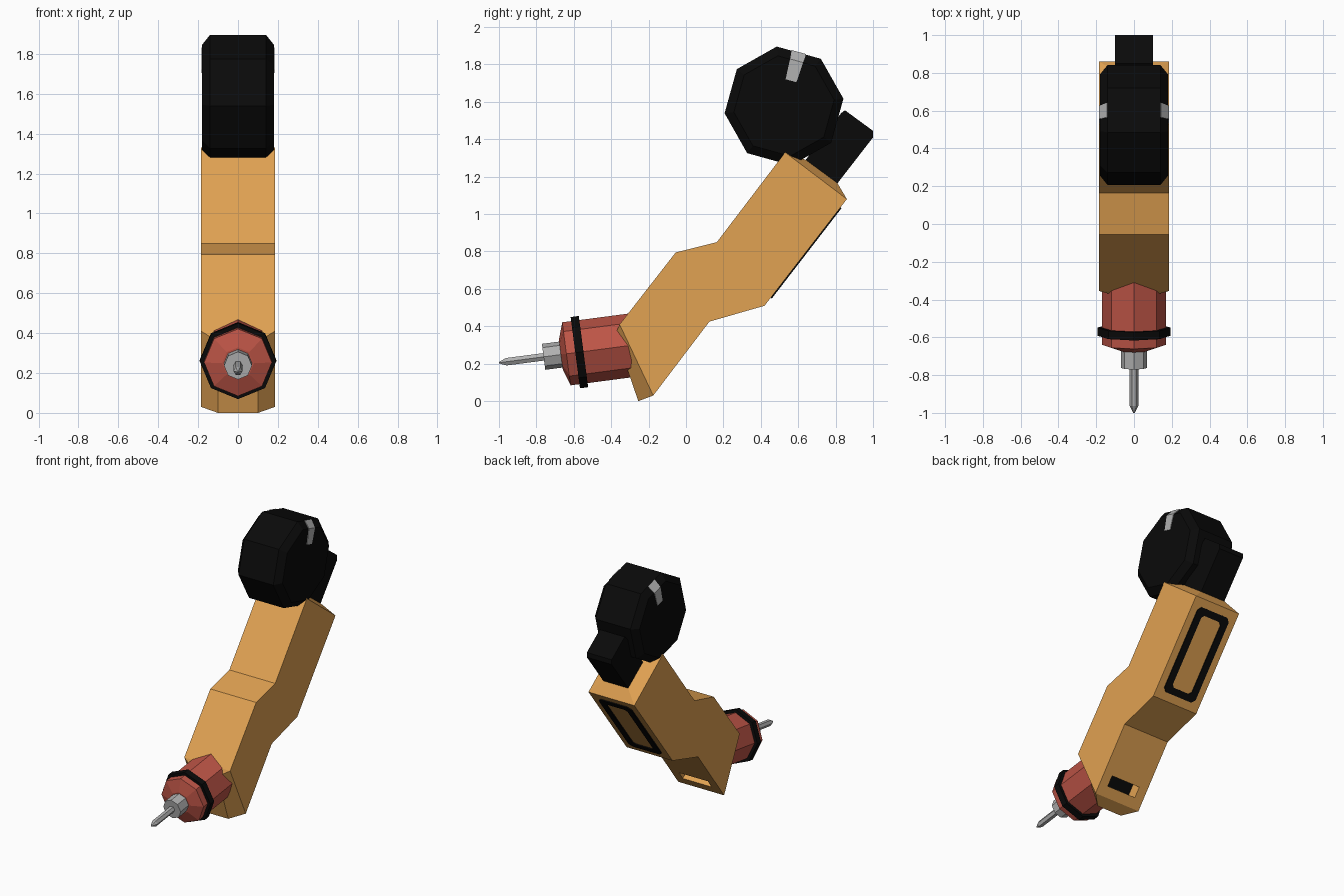
import bpy, bmesh, math
from mathutils import Vector as V

if "Cube" in bpy.data.objects:
    bpy.data.objects.remove(bpy.data.objects["Cube"])


def mat(name, rgb):
    m = bpy.data.materials.new(name)
    m.diffuse_color = (*rgb, 1)
    m.use_nodes = True
    m.node_tree.nodes["Principled BSDF"].inputs["Base Color"].default_value = m.diffuse_color
    return m


ORANGE = mat("orange", (0.75, 0.36, 0.085))
BLACK = mat("black", (0.003, 0.003, 0.003))
RED = mat("red", (0.51, 0.09, 0.062))
STEEL = mat("light_grey", (0.44, 0.44, 0.44))


def make(name, verts, faces, *mats):
    me = bpy.data.meshes.new(name)
    me.from_pydata([tuple(v) for v in verts], [], faces)
    bm = bmesh.new()
    bm.from_mesh(me)
    bmesh.ops.recalc_face_normals(bm, faces=bm.faces)
    bm.to_mesh(me)
    bm.free()
    ob = bpy.data.objects.new(name, me)
    bpy.context.collection.objects.link(ob)
    for m in mats:
        me.materials.append(m)
    return ob


def loft(name, rings, m):
    """Skin closed rings of equal length and cap both ends."""
    n = len(rings[0])
    faces = [(k * n + i, k * n + (i + 1) % n, (k + 1) * n + (i + 1) % n, (k + 1) * n + i)
             for k in range(len(rings) - 1) for i in range(n)]
    faces += [tuple(range(n)), tuple(range((len(rings) - 1) * n, len(rings) * n))]
    return make(name, [p for r in rings for p in r], faces, m)


def turned(name, stations, m, origin, axis, u, phase=0, sides=8):
    """Faceted turning: stations are (distance along axis, radius)."""
    w = axis.cross(u)
    ang = [math.radians(phase) + math.tau * i / sides for i in range(sides)]
    return loft(name, [[origin + axis * d + (u * math.cos(a) + w * math.sin(a)) * r
                        for a in ang] for d, r in stations], m)


# Cranked body: side profile (y, z) with a raised tapered cap on each end
W, w = 0.185, 0.10
prof = [(.53, 1.33), (.86, 1.08), (.42, .51), (.125, .425),
        (-.175, .03), (-.355, .41), (-.055, .795), (.165, .85)]
caps = [(.64, 1.29), (.81, 1.165), (-.255, 0), (-.378, .357)]
verts = [V((s * W, *p)) for s in (1, -1) for p in prof]
verts += [V((s * w, *p)) for s in (1, -1) for p in caps]
faces = [tuple(range(8)), tuple(range(8, 16))]
faces += [(i, (i + 1) % 8, (i + 1) % 8 + 8, i + 8) for i in (1, 2, 3, 5, 6, 7)]
for a, b, c, d in ((0, 1, 16, 17), (4, 5, 18, 19)):
    base, top = (a, b, b + 8, a + 8), (c, d, d + 4, c + 4)
    faces.append(top)
    faces += [(base[i], base[(i + 1) % 4], top[(i + 1) % 4], top[i]) for i in range(4)]
body = make("body", verts, faces, ORANGE, BLACK)


def underside(p, q):
    """Start, along-direction, outward normal and length of a lower face."""
    p, q = V((0, *p)), V((0, *q))
    t = (q - p).normalized()
    return p, t, V((0, -t.z, t.y)), (q - p).length


# Slot recessed in the lower underside, with a black floor
p, t, n, L = underside(prof[3], prof[4])
n = n if n.y > 0 else -n
quad = [(-.117, .70), (.117, .70), (.117, .85), (-.117, .85)]
cutter = loft("slot_cutter", [[p + V((x, 0, 0)) + t * L * b + n * h for x, b in quad]
                              for h in (-.08, .06)], ORANGE)
cutter.data.materials.append(BLACK)
for f in cutter.data.polygons:
    if f.normal.dot(n) < -0.9:
        f.material_index = 1
cutter.hide_render = True
cutter.hide_set(True)
cut = body.modifiers.new("slot", "BOOLEAN")
cut.operation, cut.object, cut.solver = "DIFFERENCE", cutter, "EXACT"

# Black frame on the upper underside
p, t, n, L = underside(prof[1], prof[2])
n = n if n.y > 0 else -n
mid = p + t * L / 2


def cut_rect(hx, hy, c, h):
    pts = [(hx, hy - c), (hx - c, hy), (c - hx, hy), (-hx, hy - c),
           (-hx, c - hy), (c - hx, -hy), (hx - c, -hy), (hx, c - hy)]
    return [mid + V((x, 0, 0)) + t * y + n * h for x, y in pts]


rings = [cut_rect(.133, .305, .025, -.001), cut_rect(.133, .305, .025, .007),
         cut_rect(.083, .258, .018, .007), cut_rect(.083, .258, .018, -.001)]
make("back_frame", [v for r in rings for v in r],
     [(k * 8 + i, k * 8 + (i + 1) % 8, (k + 1) % 4 * 8 + (i + 1) % 8, (k + 1) % 4 * 8 + i)
      for k in range(4) for i in range(8)], BLACK)

# Black drum on top and its angled stub
C = V((0, .524, 1.578))
X, Y = V((1, 0, 0)), V((0, 1, 0))
turned("drum", [(-.18, .27), (-.14, .32), (.14, .32), (.18, .27)], BLACK, C, X, Y, 7)
stub = [(.64, 1.29), (.81, 1.165), (1, 1.41), (1, 1.445), (.85, 1.555), (.83, 1.54)]
loft("drum_stub", [[V((s * w, *q)) for q in stub] for s in (-1, 1)], BLACK)

# Grey marker strip wrapped over each rim of the drum
a = math.radians(74.5)
rad, tan = V((0, math.cos(a), math.sin(a))), V((0, math.sin(a), -math.cos(a)))
strip = [(.184, .14, .03), (.184, .251, .036), (.142, .299, .04),
         (.137, .292, .04), (.176, .246, .036), (.176, .14, .03)]
mark = loft("drum_marker", [[C + X * x + rad * r + tan * s * h for x, r, h in strip]
                            for s in (-1, 1)], STEEL)
mark.modifiers.new("both_sides", "MIRROR")

# Nozzle: red barrel, black ring, steel collar and needle on one tilted axis
O = V((0, -.57, .262))
ax = V((0, -math.cos(math.radians(7.5)), -math.sin(math.radians(7.5))))
turned("red_barrel", [(-.31, .17), (.07, .17), (.10, .08)], RED, O, ax, X)
turned("barrel_ring", [(-.022, .192), (.022, .192)], BLACK, O, ax, X)
turned("collar", [(.08, .07), (.193, .07)], STEEL, O, ax, X)
turned("needle", [(.18, .023), (.395, .023), (.434, .004)], STEEL, O, ax, X, sides=6)
